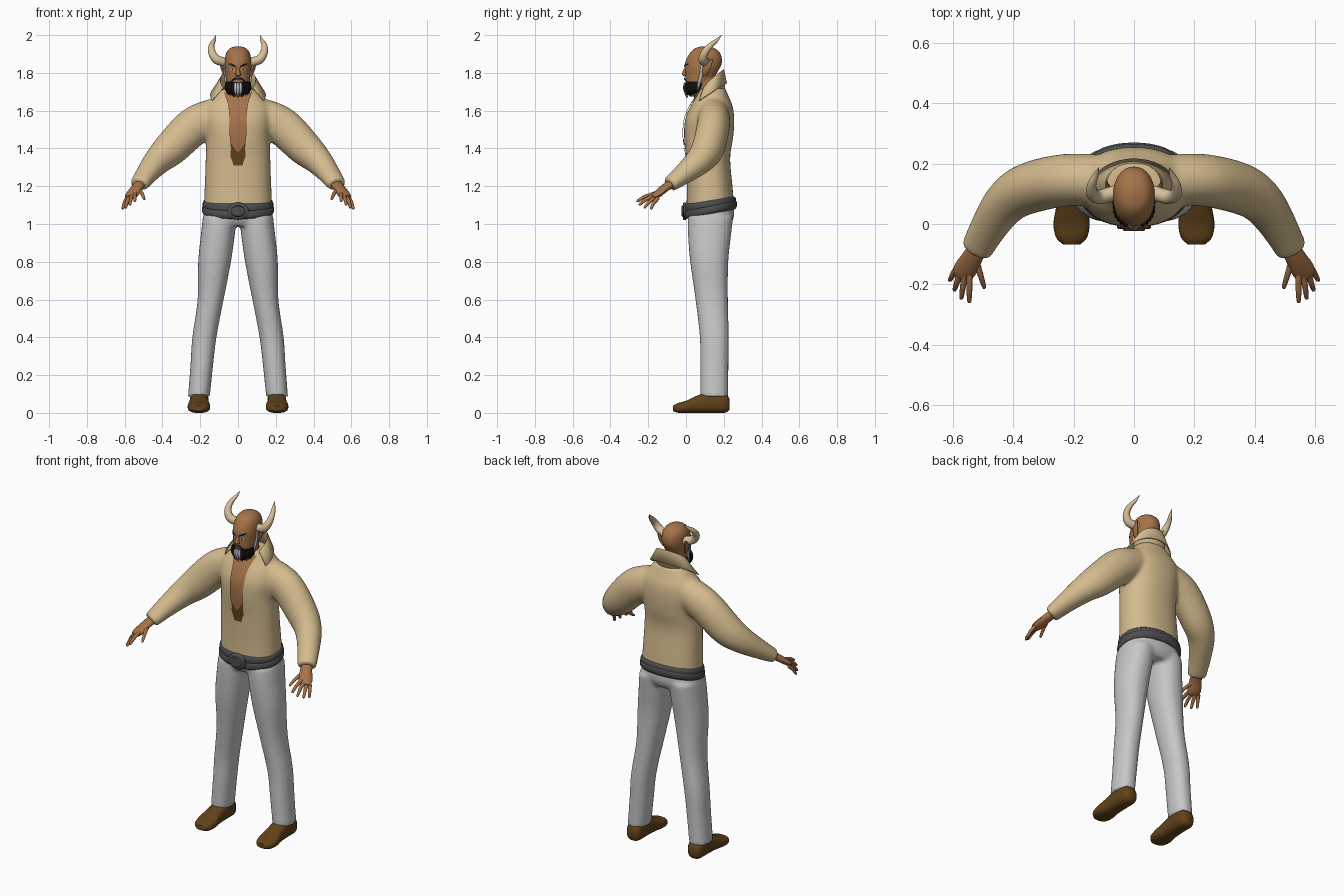
import bpy, bmesh, math
from mathutils import Vector
from mathutils.bvhtree import BVHTree

if "Cube" in bpy.data.objects:
    bpy.data.objects.remove(bpy.data.objects["Cube"], do_unlink=True)


def material(name, rgb):
    m = bpy.data.materials.new(name)
    m.use_nodes = True
    m.diffuse_color = (*rgb, 1)
    node = next(n for n in m.node_tree.nodes if n.type == 'BSDF_PRINCIPLED')
    node.inputs["Base Color"].default_value = (*rgb, 1)
    return m


CLOTH = material("tan cloth", (.66, .50, .27))
SKIN = material("skin", (.38, .17, .065))
TROUSER = material("light grey cloth", (.57, .57, .58))
LEATHER = material("brown leather", (.12, .055, .01))
BELT = material("dark grey leather", (.075, .075, .08))
BLACK = material("black hair", (.008, .008, .009))
GREY = material("grey hair", (.5, .52, .55))
HORN = material("horn", (.68, .53, .32))


def spline(rows, steps=5):
    """Catmull-Rom through the given tuples."""
    pts = [rows[0]] + list(rows) + [rows[-1]]
    out = []
    for p, q, r, s in zip(pts, pts[1:], pts[2:], pts[3:]):
        for k in range(steps):
            t = k / steps
            out.append([.5 * (2 * b + (c - a) * t + (2 * a - 5 * b + 4 * c - d) * t * t
                              + (3 * b - a - 3 * c + d) * t ** 3)
                        for a, b, c, d in zip(p, q, r, s)])
    return out + [list(rows[-1])]


def loft(bm, rows, axis=None, ref=(0, 0, 1), n=20, power=2, steps=5):
    """Closed tube of ovals (x, y, z, a, b), along an axis or along its own path."""
    rows = spline(rows, steps)
    mids = [Vector(r[:3]) for r in rows]
    rings = []
    for i, r in enumerate(rows):
        if axis == 'z':
            u, v = Vector((1, 0, 0)), Vector((0, 1, 0))
        elif axis == 'y':
            u, v = Vector((1, 0, 0)), Vector((0, 0, 1))
        else:
            t = (mids[min(i + 1, len(mids) - 1)] - mids[max(i - 1, 0)]).normalized()
            u = t.cross(Vector(ref)).normalized()
            v = u.cross(t)
        ring = []
        for k in range(n):
            c, s = math.cos(math.tau * k / n), math.sin(math.tau * k / n)
            c, s = (math.copysign(abs(w) ** (2 / power), w) for w in (c, s))
            ring.append(bm.verts.new(mids[i] + u * c * r[3] + v * s * r[4]))
        rings.append(ring)
    for lo, hi in zip(rings, rings[1:]):
        for k in range(n):
            bm.faces.new((lo[k], lo[(k + 1) % n], hi[(k + 1) % n], hi[k]))
    bm.faces.new(rings[0][::-1])
    bm.faces.new(rings[-1])


def finish(name, bm, mat, mirror=False, remesh=0, angle=50):
    bmesh.ops.recalc_face_normals(bm, faces=bm.faces)
    me = bpy.data.meshes.new(name)
    bm.to_mesh(me)
    bm.free()
    me.materials.append(mat)
    ob = bpy.data.objects.new(name, me)
    bpy.context.collection.objects.link(ob)
    bpy.ops.object.select_all(action='DESELECT')
    ob.select_set(True)
    bpy.context.view_layer.objects.active = ob
    bpy.ops.object.shade_smooth_by_angle(angle=math.radians(angle))
    if mirror:
        ob.modifiers.new("mirror", 'MIRROR').use_mirror_merge = False
    if remesh:
        m = ob.modifiers.new("blend", 'REMESH')
        m.mode, m.voxel_size, m.use_smooth_shade = 'VOXEL', remesh, True
        s = ob.modifiers.new("soften", 'SMOOTH')
        s.factor, s.iterations = .5, 5
    return ob


def tubes(name, paths, mat, mirror=False, **kw):
    bm = bmesh.new()
    for p in paths:
        loft(bm, p, **kw)
    return finish(name, bm, mat, mirror)


def drape(name, target, pairs, mat, lift, mirror=False, cols=8):
    """Thin patch laid on the front of a target; pairs are opposite (x, z) edge points."""
    bpy.context.view_layer.update()
    tree = BVHTree.FromObject(target, bpy.context.evaluated_depsgraph_get())
    rows = spline([(*a, *b) for a, b in pairs], 6)
    bm = bmesh.new()
    grid = []
    for xa, za, xb, zb in rows:
        line = []
        for k in range(cols + 1):
            f = k / cols
            x, z = xa + (xb - xa) * f, za + (zb - za) * f
            hit = tree.ray_cast(Vector((x, -1, z)), Vector((0, 1, 0)))[0]
            line.append(bm.verts.new((x, (hit.y if hit else .08) - lift, z)))
        grid.append(line)
    for lo, hi in zip(grid, grid[1:]):
        for k in range(cols):
            bm.faces.new((lo[k], lo[k + 1], hi[k + 1], hi[k]))
    ob = finish(name, bm, mat, mirror)
    if ob.data.polygons[0].normal.y > 0:
        ob.data.flip_normals()
    return ob


# Shirt: trunk and two sleeves blended together
bm = bmesh.new()
loft(bm, [(0, .13, 1.08, .181, .127), (0, .125, 1.2, .176, .121), (0, .117, 1.35, .171, .117),
          (0, .12, 1.46, .168, .13), (0, .125, 1.55, .18, .13), (0, .135, 1.62, .172, .113),
          (0, .14, 1.67, .135, .088), (0, .14, 1.72, .09, .068)], 'z', n=40, power=2.3)
for side in (1, -1):
    loft(bm, [(side * x, y, z, a, b) for x, y, z, a, b in
              [(.11, .145, 1.575, .085, .095), (.23, .145, 1.52, .087, .102),
               (.35, .118, 1.405, .085, .094), (.42, .075, 1.34, .075, .077),
               (.475, 0, 1.275, .063, .058), (.524, -.088, 1.208, .053, .04)]], n=28)
shirt = finish("shirt", bm, CLOTH, remesh=.011)

# Open front with bare chest and a small brown undergarment
drape("undershirt", shirt, [((-w, z), (w, z)) for z, w in
      [(1.31, .024), (1.34, .032), (1.36, .04), (1.4, .038), (1.45, .042)]], LEATHER, .004)
drape("chest", shirt, [((-w, z), (w, z)) for z, w in
      [(1.38, .002), (1.44, .04), (1.54, .045), (1.63, .052), (1.7, .075)]], SKIN, .008)

# Folded collar with pointed tips
bm = bmesh.new()
strip = []
for i in range(41):
    f = i / 20 - 1
    a, g = math.radians(125) * f, f * f
    rows = [(.085, .068, 1.67), (.092 + .004 * g, .066 + .012 * g, 1.82 - .1 * g),
            (.118 + .05 * g, .082 + .035 * g, 1.745 - .09 * g)]
    strip.append([bm.verts.new((math.sin(a) * rx, .135 + math.cos(a) * ry, z)) for rx, ry, z in rows])
for p, q in zip(strip, strip[1:]):
    for k in range(2):
        bm.faces.new((p[k], q[k], q[k + 1], p[k + 1]))
collar = finish("collar", bm, CLOTH)
collar.modifiers.new("thickness", 'SOLIDIFY').thickness = .006

# Trousers
bm = bmesh.new()
loft(bm, [(0, .13, .99, .15, .1), (0, .13, 1.03, .18, .122), (0, .13, 1.09, .178, .124)],
     'z', n=36, power=2.3)
for side in (1, -1):
    loft(bm, [(side * x, y, z, a, b) for x, y, z, a, b in
              [(.207, .15, .085, .058, .074), (.192, .15, .25, .06, .075), (.178, .15, .4, .064, .077),
               (.145, .136, .6, .069, .086), (.124, .123, .8, .087, .101),
               (.106, .125, .95, .09, .115), (.096, .13, 1.04, .09, .12)]], 'z', n=28, power=2.2)
finish("trousers", bm, TROUSER, remesh=.011)

# Shoes
tubes("shoes", [[(.205, .23, .045, .028, .03), (.205, .205, .053, .046, .053),
                 (.205, .13, .057, .05, .057), (.206, .06, .046, .052, .046),
                 (.207, 0, .032, .06, .032), (.207, -.045, .026, .051, .025),
                 (.207, -.068, .024, .028, .014)]], LEATHER, True, axis='y', n=24, power=2.6)

# Two overlapping belt straps, higher at the back
for name, z, slope, grow in (("belt_upper", 1.103, .14, 0), ("belt_lower", 1.077, .2, .004)):
    bm = bmesh.new()
    loft(bm, [(0, .13, z - .024, .176 + grow, .126 + grow), (0, .13, z - .012, .186 + grow, .135 + grow),
              (0, .13, z + .012, .186 + grow, .135 + grow), (0, .13, z + .024, .176 + grow, .126 + grow)],
         'z', n=48, power=2.2, steps=3)
    for v in bm.verts:
        v.co.z += (v.co.y - .13) * slope
    finish(name, bm, BELT)

# Oval buckle with a raised centre
for name, rx, rz, y in (("buckle", .057, .046, -.012), ("buckle_boss", .038, .03, -.018)):
    tubes(name, [[(0, y + .012, 1.068, rx, rz), (0, y, 1.068, rx, rz), (0, y - .005, 1.068, rx * .88, rz * .88)]],
          BELT, axis='y', n=32, steps=1)

# Hands: palm, four fingers and a thumb
fingers = [((.545, -.168, 1.16), (.546, -.262, 1.12)), ((.561, -.166, 1.152), (.573, -.25, 1.1)),
           ((.576, -.16, 1.144), (.596, -.222, 1.085)), ((.588, -.148, 1.138), (.612, -.188, 1.078)),
           ((.525, -.115, 1.185), (.495, -.215, 1.13))]
hand = [[(.515, -.07, 1.217, .03, .024), (.535, -.11, 1.192, .034, .021),
         (.562, -.155, 1.155, .038, .017), (.572, -.177, 1.142, .026, .01)]]
for base, tip in fingers:
    a, b = Vector(base), Vector(tip)
    mid = a.lerp(b, .55) + Vector((0, 0, .006))
    hand.append([(*a, .011, .011), (*mid, .0095, .0095), (*a.lerp(b, .92), .007, .007), (*b, .002, .002)])
tubes("hands", hand, SKIN, True, n=12)

# Head and neck
tubes("neck", [[(0, .12, 1.6, .07, .07), (0, .105, 1.68, .062, .062), (0, .1, 1.78, .055, .055)]],
      SKIN, axis='z')
head = tubes("head", [[(0, .05, 1.675, .025, .03), (0, .057, 1.7, .048, .05), (0, .067, 1.75, .061, .067),
                       (0, .08, 1.8, .067, .084), (0, .092, 1.85, .07, .097), (0, .1, 1.9, .064, .083),
                       (0, .1, 1.93, .043, .052), (0, .1, 1.941, .012, .014)]],
             SKIN, axis='z', n=32, power=2.1)
tubes("nose", [[(0, .008, 1.84, .007, .008), (0, -.007, 1.81, .01, .01), (0, -.01, 1.79, .015, .012),
                (0, .002, 1.78, .008, .008)]], SKIN, axis='z', n=14)
tubes("ears", [[(.064, .098, 1.782, .008, .005), (.076, .103, 1.805, .018, .008),
                (.086, .115, 1.835, .02, .008), (.092, .142, 1.873, .002, .002)]],
      SKIN, True, ref=(1, 0, 0), n=14)

# Eyes, brows and moustache
drape("eyes", head, [((x, 1.818 - h), (x, 1.818 + h)) for x, h in
      [(.016, .001), (.027, .006), (.04, .001)]], GREY, .003, True, 4)
drape("pupils", head, [((x, 1.818 - h), (x, 1.818 + h)) for x, h in
      [(.023, .002), (.027, .005), (.031, .002)]], BLACK, .005, True, 4)
drape("eyebrows", head, [((x, z - h), (x, z + h)) for x, z, h in
      [(.01, 1.832, .004), (.03, 1.842, .006), (.05, 1.848, .002)]], BLACK, .005, True, 4)
drape("moustache", head, [((x, z - h), (x, z + h)) for x, z, h in
      [(0, 1.77, .004), (.02, 1.768, .006), (.042, 1.745, .008)]], BLACK, .008, True, 4)

# Beard with hanging locks, grey at the chin and temples
tubes("beard", [[(0, .045, 1.682, .03, .035), (0, .05, 1.7, .05, .053), (0, .053, 1.73, .062, .06),
                 (0, .062, 1.754, .064, .062)]], BLACK, axis='z', n=28)
locks = {"beard_locks": [], "chin_locks": []}
for i in range(-7, 8):
    a = math.radians(i * 13)
    d = Vector((math.sin(a) * .06, -math.cos(a) * .058, 0))
    o = Vector((0, .053, 0))
    drop = 1.665 + .003 * abs(i) + .006 * (i % 2)
    locks["chin_locks" if abs(i) < 2 else "beard_locks"].append(
        [(*(o + d + Vector((0, 0, 1.748))), .006, .006), (*(o + d * 1.04 + Vector((0, 0, 1.715))), .009, .008),
         (*(o + d * .85 + Vector((0, 0, drop))), .001, .001)])
tubes("beard_locks", locks["beard_locks"], BLACK, axis='z', n=8)
tubes("chin_locks", locks["chin_locks"], GREY, axis='z', n=8)
tubes("sideburns", [[(.069, .085, 1.845, .004, .007), (.068, .082, 1.8, .006, .009),
                     (.064, .07, 1.75, .006, .008), (.056, .058, 1.7, .002, .002)]], GREY, True, axis='z', n=10)

# Curved horns
tubes("horns", [[(.06, .105, 1.855, .024, .024), (.112, .09, 1.87, .024, .024), (.138, .1, 1.908, .02, .02),
                 (.14, .13, 1.945, .015, .015), (.126, .163, 1.973, .009, .009),
                 (.117, .187, 1.999, .001, .001)]], HORN, True, ref=(0, 1, 0), n=16)
